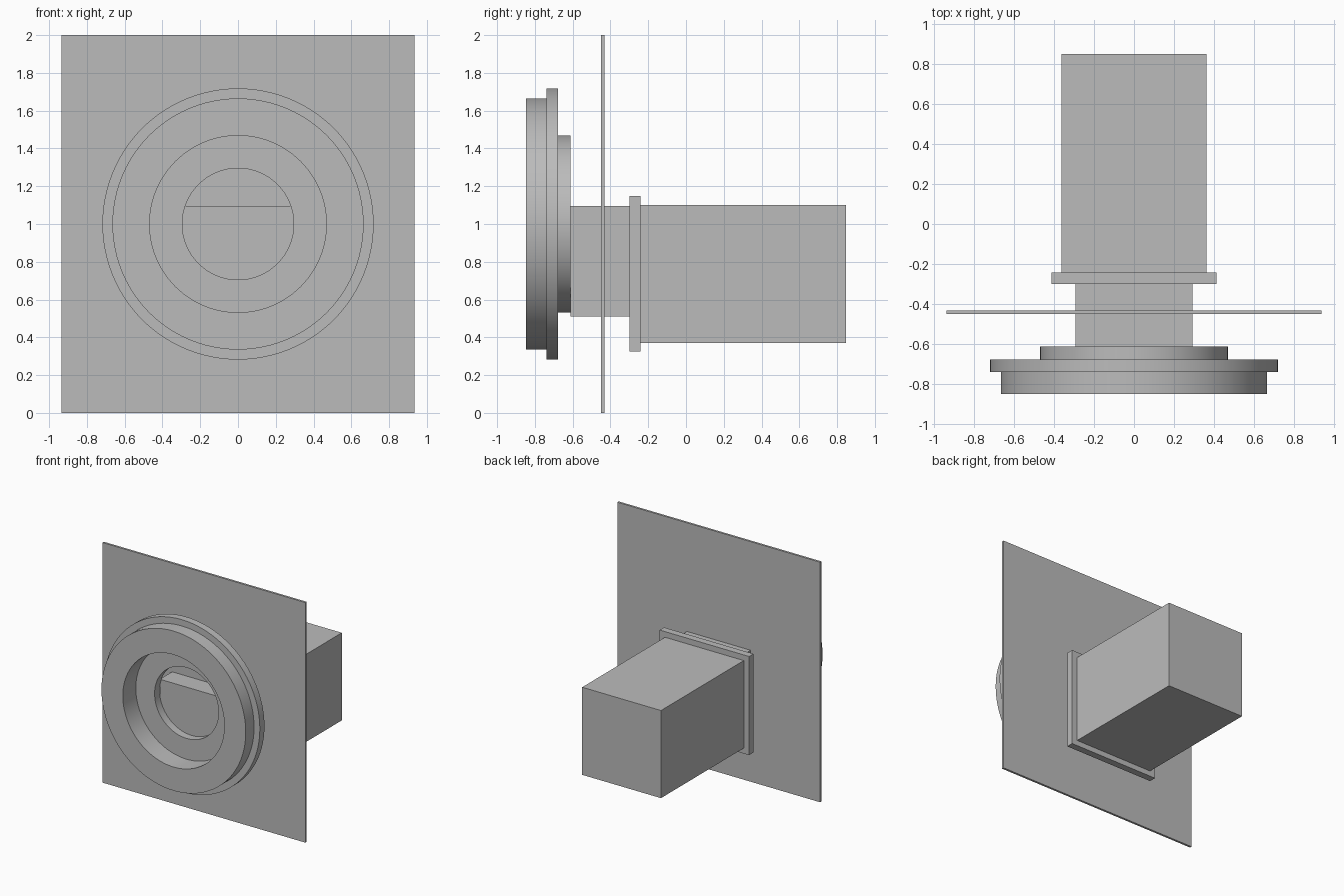
import bpy
import bmesh
import math
from mathutils import Matrix, Vector

if "Cube" in bpy.data.objects:
    bpy.data.objects.remove(bpy.data.objects["Cube"], do_unlink=True)

GREY = (0.5, 0.5, 0.5, 1.0)
SEGMENTS = 96
RING_Z = 1.0

grey = bpy.data.materials.new("plain grey")
grey.use_nodes = True
grey.diffuse_color = GREY
grey.node_tree.nodes["Principled BSDF"].inputs["Base Color"].default_value = GREY


def finish(name, bm):
    """Turn a bmesh into a named grey object."""
    bmesh.ops.recalc_face_normals(bm, faces=bm.faces)
    mesh = bpy.data.meshes.new(name)
    bm.to_mesh(mesh)
    bm.free()
    mesh.materials.append(grey)
    obj = bpy.data.objects.new(name, mesh)
    bpy.context.collection.objects.link(obj)
    return obj


def box(name, half_width, y, z):
    """Box centred on x, spanning the given y and z ranges."""
    bm = bmesh.new()
    bmesh.ops.create_cube(bm, size=1)
    bmesh.ops.scale(bm, verts=bm.verts, vec=(2 * half_width, y[1] - y[0], z[1] - z[0]))
    bmesh.ops.translate(bm, verts=bm.verts, vec=(0, sum(y) / 2, sum(z) / 2))
    return finish(name, bm)


def ring(name, outer, inner, y):
    """Square-edged ring turned about the y axis."""
    bm = bmesh.new()
    corners = [(outer, y[0]), (outer, y[1]), (inner, y[1]), (inner, y[0])]
    verts = [bm.verts.new((r, depth, RING_Z)) for r, depth in corners]
    edges = [bm.edges.new((verts[i], verts[(i + 1) % 4])) for i in range(4)]
    bmesh.ops.spin(bm, geom=verts + edges, cent=(0, 0, RING_Z), axis=(0, 1, 0),
                   angle=math.tau, steps=SEGMENTS, use_merge=True)
    bmesh.ops.remove_doubles(bm, verts=bm.verts, dist=0.0001)
    obj = finish(name, bm)
    bpy.ops.object.select_all(action="DESELECT")
    obj.select_set(True)
    bpy.context.view_layer.objects.active = obj
    bpy.ops.object.shade_smooth_by_angle(angle=math.radians(30))
    return obj


# Round front: bezel, wider flange and the narrow collar behind them
ring("front_bezel", 0.665, 0.468, (-0.848, -0.738))
ring("bezel_flange", 0.718, 0.468, (-0.738, -0.677))
ring("rear_collar", 0.468, 0.295, (-0.677, -0.611))

# Thin mounting panel
box("mounting_panel", 0.935, (-0.449, -0.431), (0, 2))

# Square body: neck through the panel, flange and long housing
box("body_neck", 0.293, (-0.611, -0.3), (0.51, 1.095))
box("body_flange", 0.412, (-0.3, -0.242), (0.325, 1.147))
box("body_housing", 0.363, (-0.242, 0.848), (0.37, 1.1))
